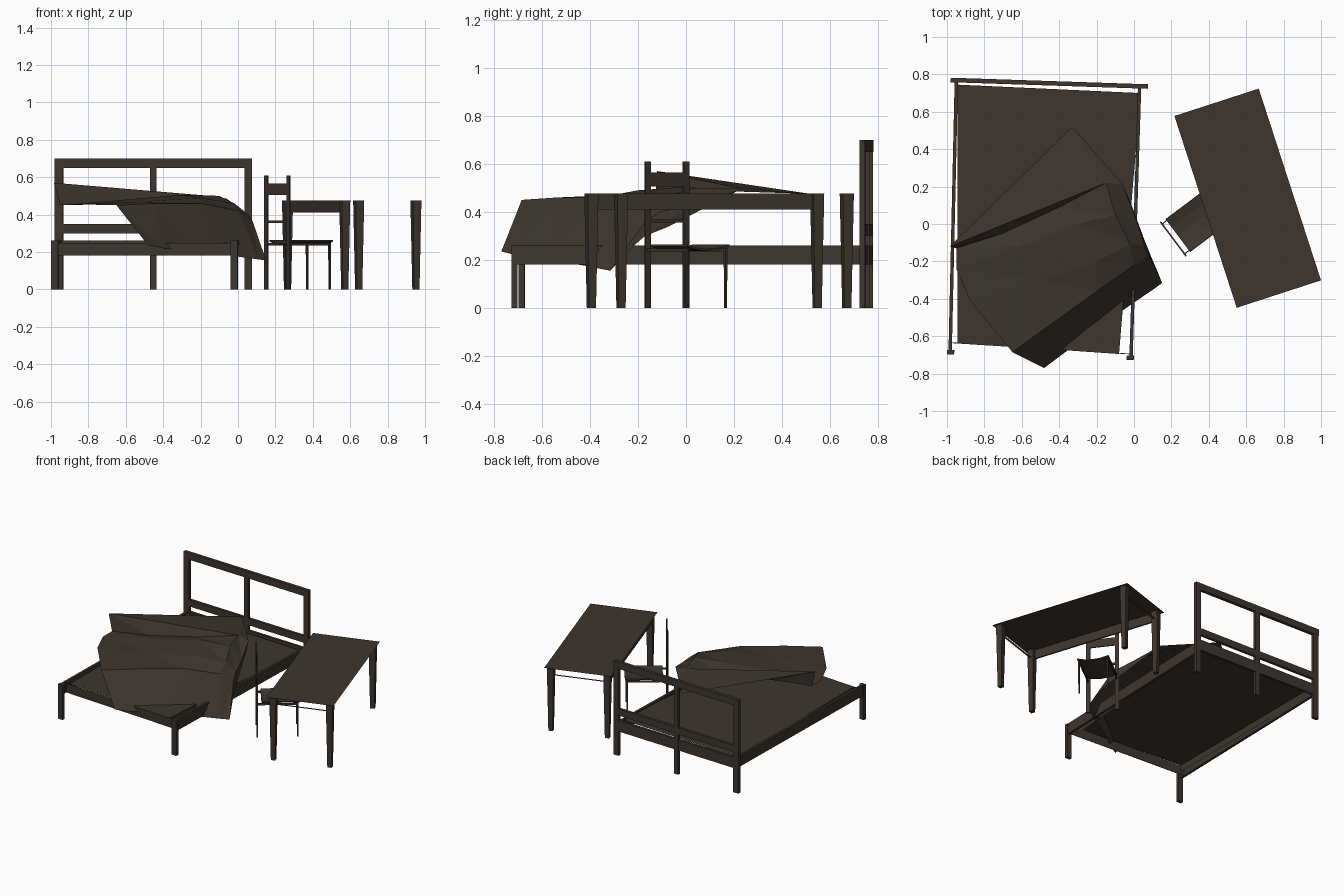
import bpy, bmesh, math
from mathutils import Vector

if "Cube" in bpy.data.objects:
    bpy.data.objects.remove(bpy.data.objects["Cube"])

wood = bpy.data.materials.new("dark_brown")
wood.diffuse_color = (0.047, 0.036, 0.028, 1)
wood.use_nodes = True
wood.node_tree.nodes["Principled BSDF"].inputs["Base Color"].default_value = wood.diffuse_color


def mesh_object(name, verts, faces):
    me = bpy.data.meshes.new(name)
    me.from_pydata([tuple(v) for v in verts], [], faces)
    bm = bmesh.new()
    bm.from_mesh(me)
    bmesh.ops.recalc_face_normals(bm, faces=bm.faces)
    bm.to_mesh(me)
    bm.free()
    me.materials.append(wood)
    ob = bpy.data.objects.new(name, me)
    bpy.context.collection.objects.link(ob)
    return ob


BOX = [(0, 1, 2, 3), (4, 5, 6, 7), (0, 1, 5, 4), (1, 2, 6, 5), (2, 3, 7, 6), (3, 0, 4, 7)]


def plank(name, p, q, thick, z0, z1):
    """Upright board running from p to q in plan."""
    p, q = Vector(p), Vector(q)
    d = (q - p).normalized()
    n = Vector((-d.y, d.x)) * thick / 2
    ring = [p - n, q - n, q + n, p + n]
    return mesh_object(name, [(v.x, v.y, z) for z in (z0, z1) for v in ring], BOX)


def post(name, c, w, t, ang, z0, z1, foot=1.0):
    """Post of w by t, turned by ang, with its foot scaled for a taper."""
    ca, sa = math.cos(ang), math.sin(ang)
    verts = []
    for z, s in ((z0, foot), (z1, 1)):
        for i, j in ((-1, -1), (1, -1), (1, 1), (-1, 1)):
            x, y = i * w * s / 2, j * t * s / 2
            verts.append((c[0] + x * ca - y * sa, c[1] + x * sa + y * ca, z))
    return mesh_object(name, verts, BOX)


# ---- bed frame, slightly turned
tilt = math.radians(-2)
head_l, head_r = (-0.98, 0.77), (0.075, 0.735)
foot_l, foot_r = (-0.98, -0.685), (-0.02, -0.715)
plank("headboard_top_rail", head_l, head_r, 0.024, 0.65, 0.70)
plank("headboard_lower_rail", head_l, head_r, 0.02, 0.30, 0.35)
plank("bed_back_rail", head_l, head_r, 0.018, 0.18, 0.26)
for n, c, w in (("left", (-0.957, 0.768), 0.045), ("middle", (-0.453, 0.753), 0.035),
                ("right", (0.055, 0.736), 0.04)):
    post("headboard_post_" + n, c, w, 0.024, tilt, 0, 0.66)
for n, c in (("left", foot_l), ("right", foot_r)):
    post("bed_foot_" + n, c, 0.038, 0.024, tilt, 0, 0.26)
plank("bed_rail_left", (-0.95, 0.765), (-0.983, -0.685), 0.018, 0.18, 0.26)
plank("bed_rail_right", (0.03, 0.735), (-0.016, -0.715), 0.018, 0.18, 0.26)
plank("bed_foot_rail", (-0.975, -0.635), (-0.02, -0.695), 0.004, 0.18, 0.248)
# base sheet with shallow skirts along its sides
base = [(-0.945, 0.745), (0.035, 0.70), (-0.08, -0.695), (-0.945, -0.635)]
mesh_object("bed_base", [(x, y, z) for z in (0.25, 0.20) for x, y in base],
            [(0, 1, 2, 3), (1, 2, 6, 5), (3, 0, 4, 7)])

# ---- crumpled blanket: rows from the fold to the hanging hem
rows = [
    [(-.95, -.13, .45), (-.7, -.05, .455), (-.4, .09, .47), (-.15, .22, .50), (-.06, .21, .485), (-.02, .12, .445)],
    [(-.95, -.24, .45), (-.6, -.12, .48), (-.3, 0, .505), (-.1, .05, .50), (.01, .03, .43), (.05, -.07, .34)],
    [(-.875, -.41, .455), (-.5, -.3, .47), (-.2, -.2, .49), (-.02, -.11, .46), (.055, -.11, .40), (.09, -.17, .30)],
    [(-.65, -.685, .45), (-.45, -.54, .46), (-.2, -.36, .46), (0, -.22, .42), (.08, -.17, .36), (.12, -.24, .24)],
    [(-.48, -.77, .235), (-.4, -.71, .22), (-.2, -.56, .20), (0, -.42, .175), (.11, -.345, .16), (.15, -.315, .155)],
]
nc = len(rows[0])
faces = []
for r in range(len(rows) - 1):
    for c in range(nc - 1):
        a, b = r * nc + c, (r + 1) * nc + c
        faces += [(a, b, b + 1), (a, b + 1, a + 1)]
verts = [v for row in rows for v in row]
# turned-back corner flap, joined along the fold
k = len(verts)
verts += [(-.985, -.12, .57), (-.33, .52, .475)]
faces += [(0, 1, k), (1, 2, k), (2, 3, k), (k, 3, k + 1), (3, 4, k + 1)]
mesh_object("blanket", verts, faces)

# ---- table: thin top, tapered legs, one apron on the chair side
ta = math.radians(18)
tc = Vector((0.608, 0.138))


def on_table(x, y):
    return tc + Vector((x * math.cos(ta) - y * math.sin(ta), x * math.sin(ta) + y * math.cos(ta)))


def table_sheet(name, x0, x1, y0, y1, z):
    mesh_object(name, [(*on_table(x, y), z) for x, y in
                       ((x0, y0), (x1, y0), (x1, y1), (x0, y1))], [(0, 1, 2, 3)])


table_sheet("table_top", -.237, .237, -.539, .539, 0.478)
for sx in (-1, 1):
    for sy in (-1, 1):
        post("table_leg", on_table(sx * 0.2, sy * 0.495), 0.047, 0.047, ta, 0, 0.476, 0.65)
plank("table_apron", on_table(-0.205, -0.49), on_table(-0.205, 0.49), 0.012, 0.41, 0.476)
for sy in (-1, 1):
    table_sheet("table_end_strip", -.19, .19, sy * 0.495 - .008, sy * 0.495 + .008, 0.415)

# ---- chair facing the table
fwd, side = Vector((0.8, 0.6)), Vector((0.6, -0.8))
back = Vector((0.21, -0.08))
ca = math.atan2(side.y, side.x)
for s in (-1, 1):
    post("chair_back_post", back + side * s * 0.1, 0.028, 0.009, ca, 0, 0.61)
    post("chair_front_leg", back + side * s * 0.1 + fwd * 0.275, 0.012, 0.012, ca, 0, 0.25, 0.7)
    plank("chair_side_rail", back + side * s * 0.1, back + side * s * 0.1 + fwd * 0.275,
          0.006, 0.235, 0.248)
for z0, z1 in ((0.505, 0.565), (0.355, 0.368)):
    plank("chair_back_slat", back - side * 0.1, back + side * 0.1, 0.008, z0, z1)
# dished seat
sv, n = [], 5
for i in range(n):
    u = i / (n - 1) * 2 - 1
    z = 0.245 + 0.018 * u * u
    for f in (0.03, 0.29):
        p = back + side * u * 0.108 + fwd * f
        sv.append((p.x, p.y, z))
seat = mesh_object("chair_seat", sv, [(2 * i, 2 * i + 1, 2 * i + 3, 2 * i + 2) for i in range(n - 1)])
mod = seat.modifiers.new("thickness", "SOLIDIFY")
mod.thickness = 0.008
